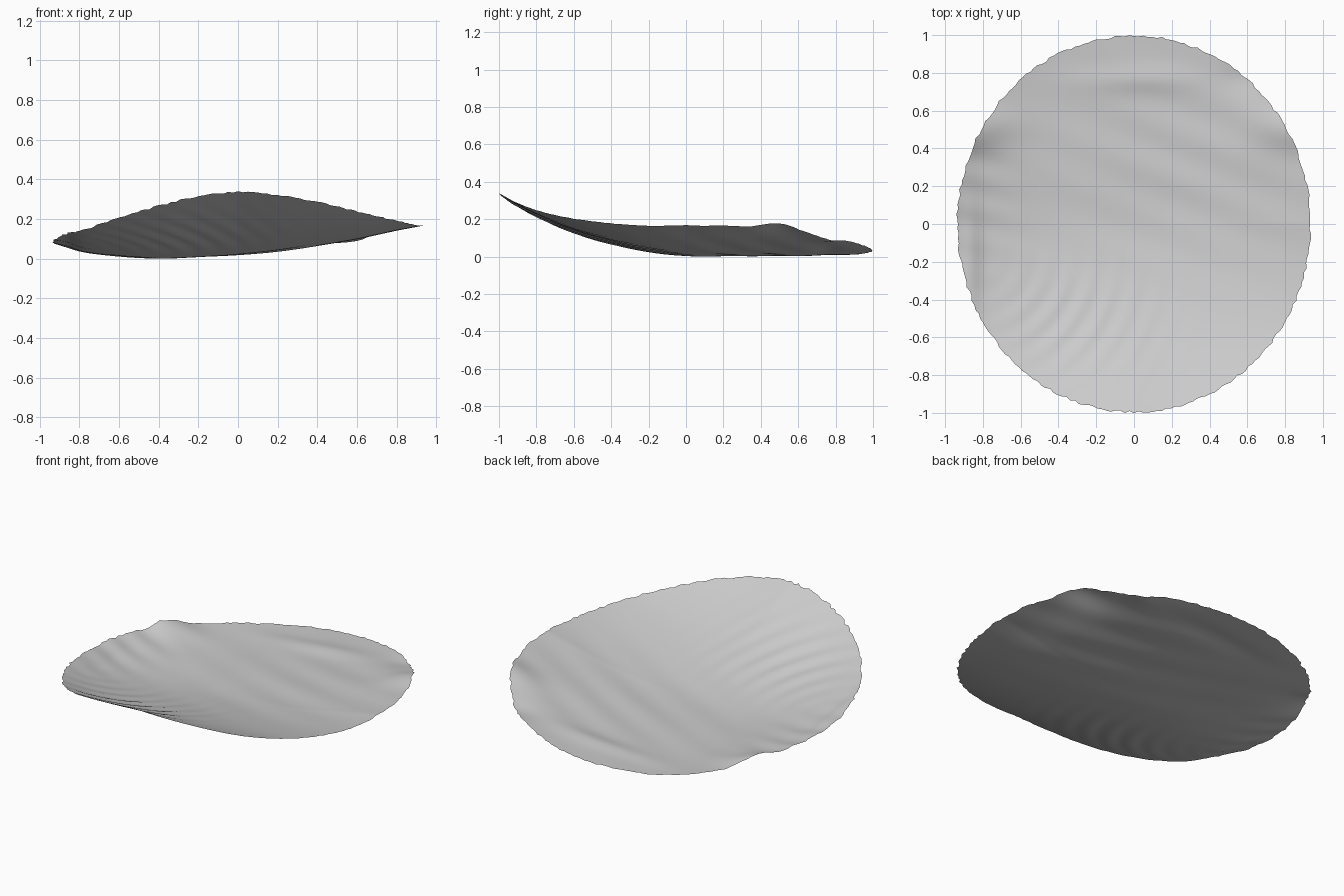
import bpy, math, random
import bmesh

random.seed(4)
cube = bpy.data.objects.get("Cube")
if cube:
    bpy.data.objects.remove(cube)

RINGS, SEGMENTS = 70, 240
LENGTHWISE = [(-1, .325), (-.8, .215), (-.6, .13), (-.4, .07), (-.2, .028), (0, .006),
              (.3, .006), (.7, .008), (1, .018)]
CROSSWISE = [(-1, .105), (-.93, .08), (-.8, .04), (-.6, .012), (-.4, .002), (-.2, .009),
             (0, .02), (.2, .038), (.4, .066), (.6, .1), (.8, .143), (1, .18)]


def profile(points, t):
    """Smooth curve through a few (position, height) points."""
    t = max(points[0][0], min(points[-1][0], t))
    for i in range(len(points) - 1):
        (x0, h0), (x1, h1) = points[i], points[i + 1]
        if t <= x1:
            before, after = points[max(i - 1, 0)], points[min(i + 2, len(points) - 1)]
            d = x1 - x0
            m0 = (h1 - before[1]) / (x1 - before[0]) * d
            m1 = (after[1] - h0) / (after[0] - x0) * d
            s = (t - x0) / d
            return ((2*s**3 - 3*s**2 + 1) * h0 + (s**3 - 2*s**2 + s) * m0
                    + (3*s**2 - 2*s**3) * h1 + (s**3 - s**2) * m1)


def bump(x, y, cx, cy, wx, wy):
    return math.exp(-((x - cx) / wx) ** 2 - ((y - cy) / wy) ** 2)


def height(x, y):
    z = profile(LENGTHWISE, y) + profile(CROSSWISE, x)
    z -= .12 * max(0, x) * max(0, -y)
    # broad folds near the rim
    z += .045 * bump(x, y, -.88, .5, .2, .1)
    z += .03 * bump(x, y, .82, .5, .2, .12)
    z += .014 * bump(x, y, 0, .76, .3, .07)
    z -= .015 * bump(x, y, .6, .78, .12, .08)
    z += .012 * bump(x, y, -.86, -.2, .05, .3)
    # fine curved ripples on the front and on one side
    radius = math.hypot(x + .85, y + .15)
    z += .0035 * math.sin(radius * 52) * bump(x, y, -.3, -.55, .4, .3)
    z += .004 * math.sin(y * 36 + x * 9) * bump(x, y, -.85, .15, .2, .4)
    z += .003 * math.sin(y * 24 + x * 10) * bump(x, y, .3, .35, .7, .5)
    return z


# Wavy sheet: concentric rings with a slightly ragged rim
bm = bmesh.new()
ragged = [random.uniform(-.008, .005) for _ in range(SEGMENTS)]
rows = []
for r in range(1, RINGS + 1):
    row = []
    for k in range(SEGMENTS):
        a = math.tau * k / SEGMENTS
        f = r / RINGS
        edge = f * (1 + ragged[k] * f ** 30)
        x, y = .937 * edge * math.cos(a), .998 * edge * math.sin(a)
        row.append(bm.verts.new((x, y, height(x, y))))
    rows.append(row)
centre = bm.verts.new((0, 0, height(0, 0)))
for k in range(SEGMENTS):
    n = (k + 1) % SEGMENTS
    bm.faces.new((centre, rows[0][k], rows[0][n]))
    for inner, outer in zip(rows, rows[1:]):
        bm.faces.new((inner[k], outer[k], outer[n], inner[n]))
low = min(v.co.z for v in bm.verts)
for v in bm.verts:
    v.co.z -= low
for face in bm.faces:
    face.smooth = True
mesh = bpy.data.meshes.new("wavy_sheet")
bm.to_mesh(mesh)
bm.free()
sheet = bpy.data.objects.new("wavy_sheet", mesh)
bpy.context.collection.objects.link(sheet)

# Plain grey
grey = bpy.data.materials.new("light_grey")
grey.use_nodes = True
colour = (.6, .6, .6, 1)
grey.diffuse_color = colour
grey.node_tree.nodes["Principled BSDF"].inputs["Base Color"].default_value = colour
mesh.materials.append(grey)
